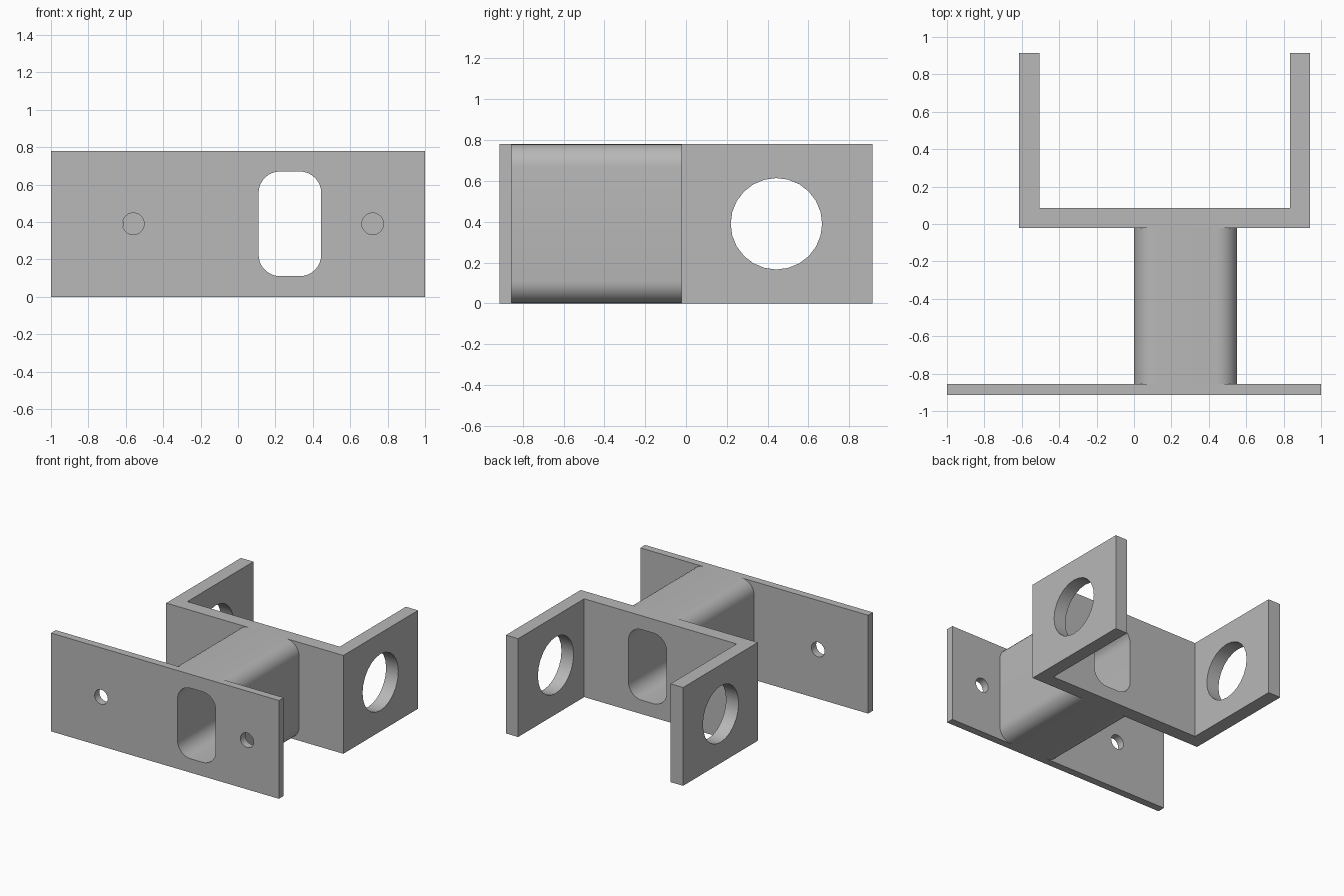
import bpy, bmesh, math

if "Cube" in bpy.data.objects:
    bpy.data.objects.remove(bpy.data.objects["Cube"], do_unlink=True)

GREY = bpy.data.materials.new("plain grey")
GREY.use_nodes = True
GREY.diffuse_color = (0.48, 0.48, 0.48, 1)
GREY.node_tree.nodes["Principled BSDF"].inputs["Base Color"].default_value = (0.48, 0.48, 0.48, 1)

HEIGHT = 0.78
MID = HEIGHT / 2
PLACE = {"X": lambda u, v, w: (w, u, v),
         "Y": lambda u, v, w: (u, w, v),
         "Z": lambda u, v, w: (u, v, w)}


def rect(u0, u1, v0, v1):
    return [(u0, v0), (u1, v0), (u1, v1), (u0, v1)]


def circle(u, v, r, n=24):
    return [(u + r * math.cos(math.tau * i / n), v + r * math.sin(math.tau * i / n))
            for i in range(n)]


def rounded(u0, u1, v0, v1, r, steps=8):
    corners = [(u1 - r, v1 - r), (u0 + r, v1 - r), (u0 + r, v0 + r), (u1 - r, v0 + r)]
    pts = []
    for k, (cu, cv) in enumerate(corners):
        for i in range(steps + 1):
            a = math.pi / 2 * (k + i / steps)
            pts.append((cu + r * math.cos(a), cv + r * math.sin(a)))
    return pts


def finish(obj):
    obj.data.shade_smooth()
    obj.data.set_sharp_from_angle(angle=math.radians(30))


def extrusion(name, axis, w0, w1, *loops):
    """Fill the first loop, leave the other loops open, extrude along axis."""
    bm = bmesh.new()
    edges = []
    for loop in loops:
        vs = [bm.verts.new(PLACE[axis](u, v, w0)) for u, v in loop]
        edges += [bm.edges.new((a, b)) for a, b in zip(vs, vs[1:] + vs[:1])]
    bmesh.ops.triangle_fill(bm, edges=edges, use_beauty=True)
    ext = bmesh.ops.extrude_face_region(bm, geom=bm.faces[:], use_keep_orig=True)
    moved = [g for g in ext["geom"] if isinstance(g, bmesh.types.BMVert)]
    bmesh.ops.translate(bm, verts=moved, vec=PLACE[axis](0, 0, w1 - w0))
    bmesh.ops.recalc_face_normals(bm, faces=bm.faces[:])
    mesh = bpy.data.meshes.new(name)
    bm.to_mesh(mesh)
    bm.free()
    mesh.materials.append(GREY)
    obj = bpy.data.objects.new(name, mesh)
    bpy.context.collection.objects.link(obj)
    finish(obj)
    return obj


def cut(obj, cutter):
    mod = obj.modifiers.new("hole", "BOOLEAN")
    mod.operation = "DIFFERENCE"
    mod.solver = "EXACT"
    mod.object = cutter
    bpy.context.view_layer.objects.active = obj
    bpy.ops.object.modifier_apply(modifier=mod.name)
    bpy.data.objects.remove(cutter, do_unlink=True)


slot = rounded(0.11, 0.445, 0.11, 0.67, 0.115)

# Front plate with the slot and two screw holes
extrusion("front_plate", "Y", -0.915, -0.855, rect(-1, 1, 0, HEIGHT), slot,
          circle(-0.56, MID, 0.058), circle(0.72, MID, 0.058))

# Hollow rounded connecting tube
extrusion("connecting_tube", "Y", -0.855, -0.022,
          rounded(0, 0.552, 0, HEIGHT, 0.11), slot)

# U-shaped rear bracket
left, right, back, front, web = 0.94, -0.615, 0.915, -0.022, 0.086
bracket = extrusion("rear_bracket", "Z", 0, HEIGHT, [
    (right, front), (left, front), (left, back), (left - 0.107, back),
    (left - 0.107, web), (right + 0.11, web), (right + 0.11, back), (right, back)])
cut(bracket, extrusion("slot_cutter", "Y", -0.1, 0.2, slot))
cut(bracket, extrusion("arm_hole_cutter", "X", -1.2, 1.2, circle(0.443, MID, 0.224)))
finish(bracket)
